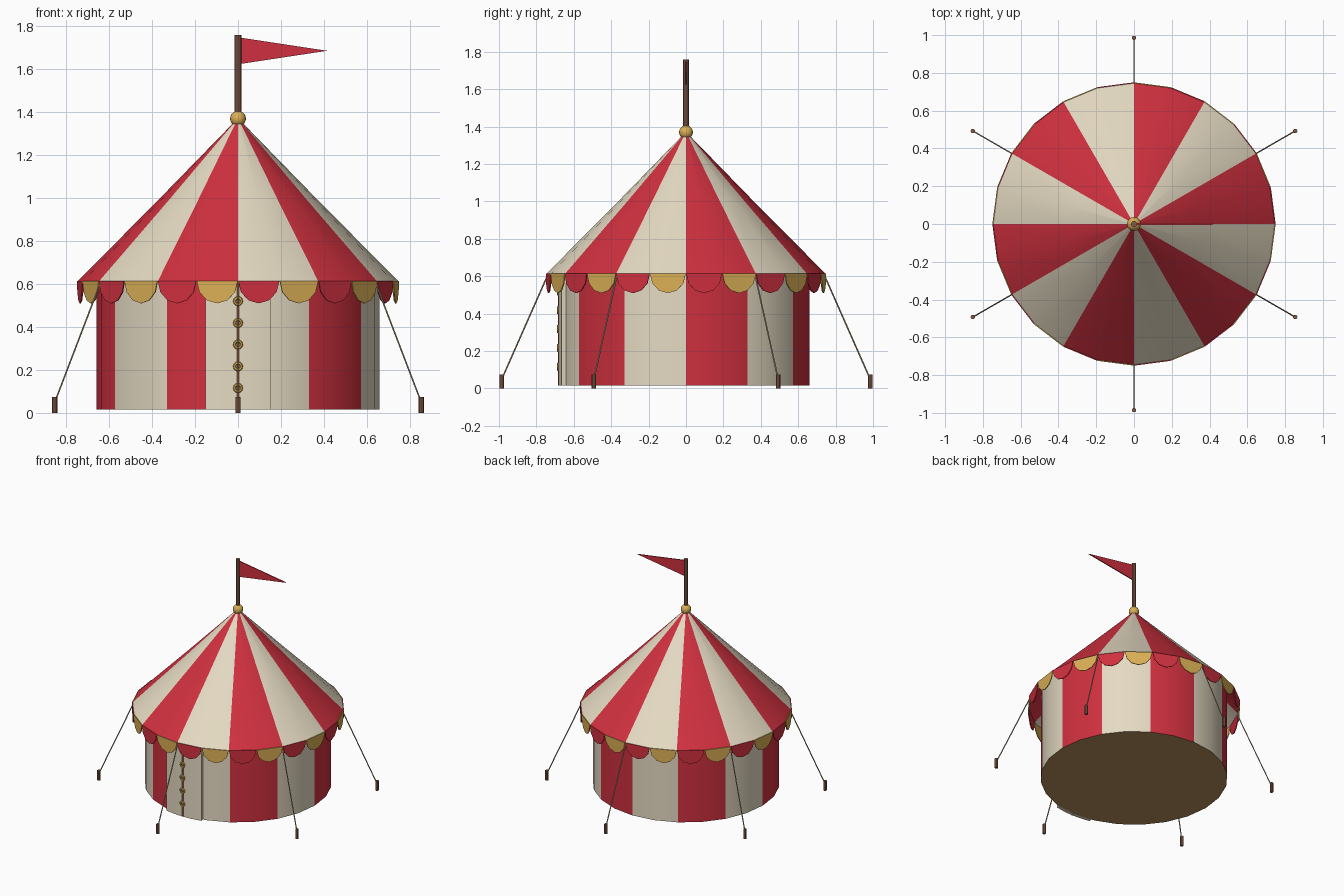
import bpy, bmesh
from math import sin, cos, pi, radians
from mathutils import Vector

if "Cube" in bpy.data.objects:
    bpy.data.objects.remove(bpy.data.objects["Cube"])


def material(name, rgb):
    m = bpy.data.materials.new(name)
    m.use_nodes = True
    m.diffuse_color = (*rgb, 1)
    bsdf = next(n for n in m.node_tree.nodes if n.type == "BSDF_PRINCIPLED")
    bsdf.inputs["Base Color"].default_value = (*rgb, 1)
    return m


RED = material("red canvas", (0.63, 0.03, 0.05))
CREAM = material("cream canvas", (0.78, 0.70, 0.54))
GOLD = material("gold trim", (0.70, 0.43, 0.09))
WOOD = material("brown wood", (0.24, 0.11, 0.065))
ROPE = material("tan rope", (0.45, 0.35, 0.22))
FLOOR = material("sandy floor", (0.48, 0.28, 0.11))

SIDES = 24
STEP = 2 * pi / SIDES
RIM_R, RIM_Z = 0.745, 0.615
WALL_R, BASE_Z = 0.66, 0.016


def polar(r, a, z):
    return Vector((r * cos(a), r * sin(a), z))


def finish(name, bm, mats, smooth=True):
    bmesh.ops.recalc_face_normals(bm, faces=bm.faces)
    me = bpy.data.meshes.new(name)
    bm.to_mesh(me)
    bm.free()
    for m in mats:
        me.materials.append(m)
    ob = bpy.data.objects.new(name, me)
    bpy.context.collection.objects.link(ob)
    if smooth:
        bpy.ops.object.select_all(action="DESELECT")
        bpy.context.view_layer.objects.active = ob
        ob.select_set(True)
        bpy.ops.object.shade_smooth_by_angle(angle=radians(35))
    return ob


def thicken(ob, thickness):
    mod = ob.modifiers.new("cloth thickness", "SOLIDIFY")
    mod.thickness = thickness
    mod.offset = 0


def striped_lathe(name, profile):
    """Turn an (r, z) profile into a ring of twelve red and cream stripes."""
    bm = bmesh.new()
    rings = [[bm.verts.new(polar(r, i * STEP, z)) for i in range(SIDES)]
             for r, z in profile]
    for low, high in zip(rings, rings[1:]):
        for i in range(SIDES):
            j = (i + 1) % SIDES
            f = bm.faces.new((low[i], low[j], high[j], high[i]))
            f.material_index = (i // 2) % 2
    return finish(name, bm, (RED, CREAM))


def arc_slab(name, a0, a1, r0, r1, z0, z1, n, mat):
    """Curved upright panel between two angles."""
    bm = bmesh.new()
    rows = []
    for i in range(n + 1):
        a = a0 + (a1 - a0) * i / n
        rows.append([bm.verts.new(polar(r, a, z))
                     for r, z in ((r0, z0), (r1, z0), (r1, z1), (r0, z1))])
    for p, q in zip(rows, rows[1:]):
        for k in range(4):
            m = (k + 1) % 4
            bm.faces.new((p[k], q[k], q[m], p[m]))
    bm.faces.new(rows[0])
    bm.faces.new(rows[-1])
    return finish(name, bm, (mat,))


def rod(name, p, q, radius, mat, sides=8):
    p, q = Vector(p), Vector(q)
    bm = bmesh.new()
    bmesh.ops.create_cone(bm, cap_ends=True, segments=sides, radius1=radius,
                          radius2=radius, depth=(q - p).length)
    turn = (q - p).to_track_quat("Z", "Y")
    for v in bm.verts:
        v.co = turn @ v.co + (p + q) / 2
    return finish(name, bm, (mat,))


# Striped wall reaching up to the canvas, conical roof, and floor
striped_lathe("wall", [(WALL_R, BASE_Z), (WALL_R, RIM_Z + 0.075)])
striped_lathe("roof", [(RIM_R, RIM_Z), (RIM_R / 2, 0.99), (0.01, 1.362)])
bm = bmesh.new()
bmesh.ops.create_circle(bm, cap_ends=True, segments=SIDES, radius=WALL_R)
bmesh.ops.translate(bm, verts=bm.verts, vec=(0, 0, BASE_Z))
finish("floor", bm, (FLOOR,), smooth=False)

# Scalloped valance, one half-oval tab on each roof edge
bm = bmesh.new()
for i in range(SIDES):
    start, end = (polar(RIM_R + 0.002, k * STEP, RIM_Z) for k in (i, i + 1))
    tab = []
    for k in range(7):
        t = pi * k / 6
        p = start.lerp(end, 0.5 - 0.495 * cos(t))
        tab.append(bm.verts.new(p - Vector((0, 0, 0.105 * sin(t)))))
    f = bm.faces.new(tab)
    f.material_index = i % 2
thicken(finish("valance", bm, (RED, GOLD), smooth=False), 0.006)

# Entrance flaps, laced together in the middle
FRONT = -pi / 2
FLAP_R = 0.682
for side, label in ((-1, "right"), (1, "left")):
    arc_slab(label + "_entrance_flap", FRONT + side * 0.003, FRONT + side * 0.224,
             WALL_R - 0.012, FLAP_R, BASE_Z, 0.6, 4, CREAM)
arc_slab("lacing", FRONT - 0.009, FRONT + 0.009, FLAP_R - 0.02, FLAP_R + 0.003,
         BASE_Z, 0.6, 1, WOOD)
for i in range(5):
    bpy.ops.mesh.primitive_torus_add(
        major_radius=0.016, minor_radius=0.007, major_segments=12, minor_segments=6,
        location=(0, -FLAP_R - 0.002, 0.116 + 0.101 * i), rotation=(pi / 2, 0, 0))
    ring = bpy.context.object
    ring.name = "lacing_ring_%d" % (i + 1)
    ring.data.materials.append(GOLD)
    bpy.ops.object.shade_smooth_by_angle()

# Guy ropes and ground pegs
for i in range(6):
    a = radians(30 + 60 * i)
    rod("guy_rope_%d" % (i + 1), polar(0.74, a, 0.605), polar(0.985, a, 0.05),
        0.004, ROPE, 6)
    rod("peg_%d" % (i + 1), polar(0.985, a, 0), polar(0.985, a, 0.075), 0.012, WOOD)

# Flagpole, finial ball and pennant
rod("flagpole", (0, 0, 1.34), (0, 0, 1.76), 0.016, WOOD, 10)
bm = bmesh.new()
bmesh.ops.create_uvsphere(bm, u_segments=16, v_segments=10, radius=0.037)
bmesh.ops.translate(bm, verts=bm.verts, vec=(0, 0, 1.37))
finish("finial_ball", bm, (GOLD,))
bm = bmesh.new()
bm.faces.new([bm.verts.new((x, 0, z))
              for x, z in ((0.012, 1.625), (0.415, 1.686), (0.012, 1.747))])
thicken(finish("pennant", bm, (RED,), smooth=False), 0.008)
